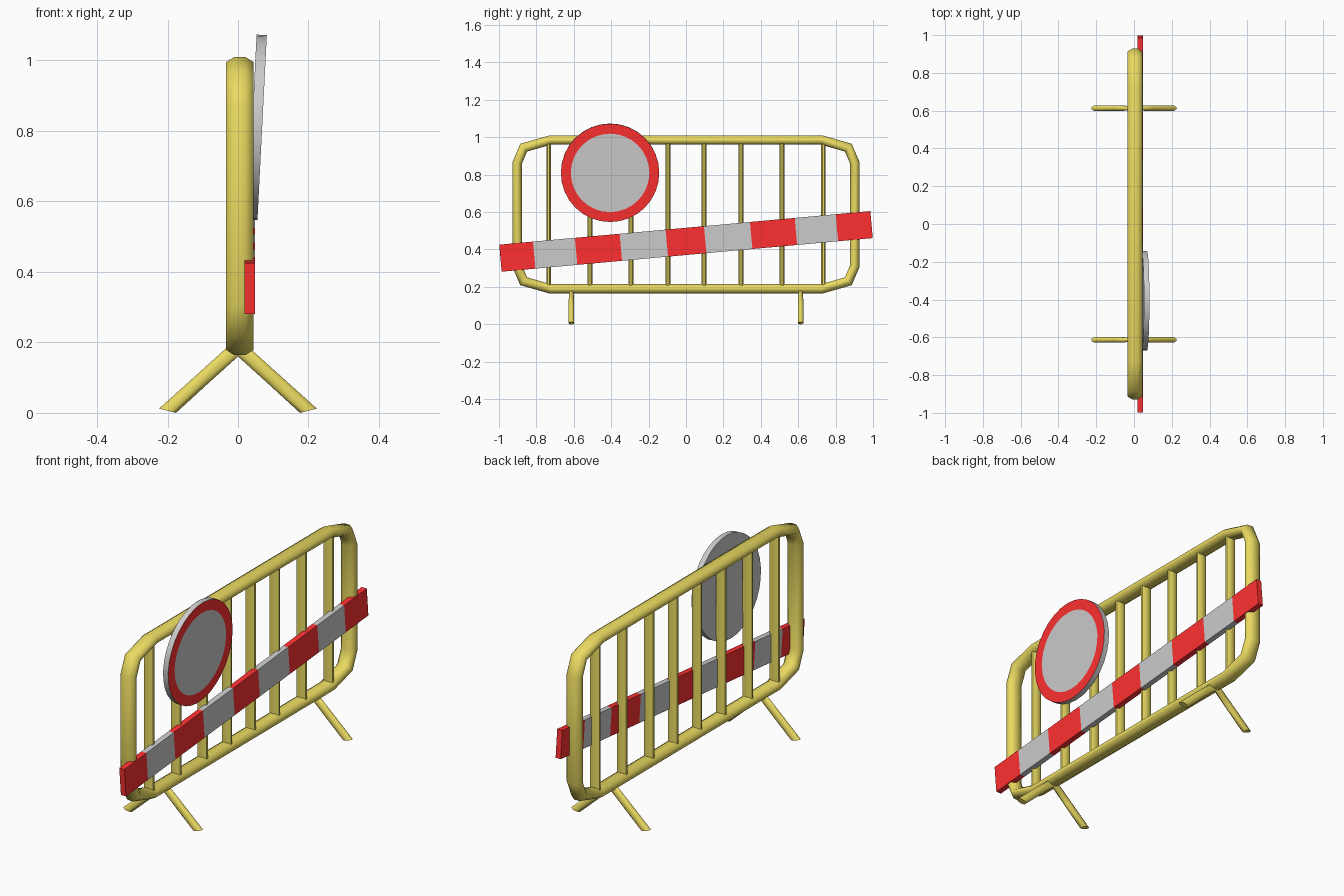
import bpy, bmesh, math
from mathutils import Vector, Matrix

if "Cube" in bpy.data.objects:
    bpy.data.objects.remove(bpy.data.objects["Cube"])


def material(name, rgb):
    m = bpy.data.materials.new(name)
    m.diffuse_color = (*rgb, 1)
    m.use_nodes = True
    m.node_tree.nodes["Principled BSDF"].inputs["Base Color"].default_value = m.diffuse_color
    return m


YELLOW = material("yellow_paint", (0.82, 0.70, 0.12))
RED = material("red_paint", (1.0, 0.03, 0.03))
GREY = material("grey_paint", (0.8, 0.8, 0.8))


def finish(bm, name, mats, angle=50):
    bmesh.ops.recalc_face_normals(bm, faces=bm.faces)
    me = bpy.data.meshes.new(name)
    bm.to_mesh(me)
    bm.free()
    ob = bpy.data.objects.new(name, me)
    bpy.context.collection.objects.link(ob)
    for m in mats:
        me.materials.append(m)
    bpy.context.view_layer.objects.active = ob
    ob.select_set(True)
    bpy.ops.object.shade_smooth_by_angle(angle=math.radians(angle))
    ob.select_set(False)
    return ob


def sweep(name, path, width, depths, place, closed=False, ends=None, sides=8):
    """Elliptical tube along a flat path; place(u, v, w) maps to 3D."""
    bm = bmesh.new()
    pts = [Vector(p) for p in path]
    n, rings = len(pts), []
    for i, p in enumerate(pts):
        if ends and i in (0, n - 1):
            half = Vector(ends[0 if i == 0 else 1])
        else:
            a = (p - pts[i - 1]).normalized()
            b = (pts[(i + 1) % n] - p).normalized()
            t = (a + b).normalized()
            half = Vector((-t.y, t.x)) * (width / t.dot(a))
        ring = []
        for k in range(sides):
            ang = math.tau * (k + 0.5) / sides
            r = 1 / math.cos(math.pi / sides)
            q = p + half * (math.cos(ang) * r)
            ring.append(bm.verts.new(place(q.x, q.y, math.sin(ang) * depths[i] * r)))
        rings.append(ring)
    for i in range(n if closed else n - 1):
        A, B = rings[i], rings[(i + 1) % n]
        for k in range(sides):
            j = (k + 1) % sides
            bm.faces.new((A[k], A[j], B[j], B[k]))
    if not closed:
        bm.faces.new(rings[0])
        bm.faces.new(rings[-1])
    return finish(bm, name, [YELLOW], 60)


# Outer tube loop with faceted corners
ZC = 0.587
corner = [(0.903, 0.275), (0.868, 0.357), (0.725, 0.398)]
loop = []
for sy, sz, order in ((1, 1, 1), (-1, 1, -1), (-1, -1, 1), (1, -1, -1)):
    loop += [(sy * y, ZC + sz * z) for y, z in corner[::order]]
sweep("frame_tube", loop, 0.025, [0.039] * len(loop),
      lambda u, v, w: (0.005 + w, u, v), closed=True)

# Vertical bars
for i, y in enumerate((0.097, 0.295, 0.514, 0.734)):
    for side, s in (("left", -1), ("right", 1)):
        sweep(f"bar_{side}_{i + 1}", [(s * y, 0.195), (s * y, 0.975)], 0.013,
              [0.026] * 2, lambda u, v, w: (0.005 + w, u, v),
              ends=[(0.013, 0), (0.013, 0)])

# Splayed feet, each one bent tube
for side, s in (("left", -1), ("right", 1)):
    sweep(f"foot_{side}", [(-0.2, 0.006), (-0.093, 0.103), (0, 0.187),
                           (0.093, 0.103), (0.2, 0.006)], 0.02,
          [0.015, 0.015, 0.011, 0.015, 0.015],
          lambda u, v, w: (u, s * 0.613 + w, v),
          ends=[(-0.024, 0.006), (0.024, 0.006)])

# Striped board, tilted across the front
cuts = [-0.996, -0.815, -0.59, -0.35, -0.103, 0.103, 0.35, 0.59, 0.81, 0.996]
bm = bmesh.new()
rings = [[bm.verts.new((x, y, z)) for x, z in
          ((0.019, -0.0725), (0.048, -0.0725), (0.048, 0.0725), (0.019, 0.0725))]
         for y in cuts]
for i in range(len(cuts) - 1):
    for k in range(4):
        j = (k + 1) % 4
        f = bm.faces.new((rings[i][k], rings[i][j], rings[i + 1][j], rings[i + 1][k]))
        f.material_index = i % 2
bm.faces.new(rings[0])
bm.faces.new(rings[-1])
bm.transform(Matrix.Translation((0, 0, 0.443)) @ Matrix.Rotation(math.radians(5.17), 4, 'X'))
finish(bm, "striped_board", [RED, GREY], 30)

# Round sign: grey disc with a red border on its face
bm = bmesh.new()
bmesh.ops.create_cone(bm, cap_ends=True, segments=32, radius1=0.263, radius2=0.263, depth=0.029)
bm.normal_update()
face = max(bm.faces, key=lambda f: f.normal.z)
for f in bmesh.ops.inset_region(bm, faces=[face], thickness=0.053)["faces"]:
    f.material_index = 1
bm.transform(Matrix.Translation((0.054, -0.406, 0.81))
             @ Matrix.Rotation(math.radians(90 + 2.9), 4, 'Y'))
finish(bm, "round_sign", [GREY, RED], 30)
